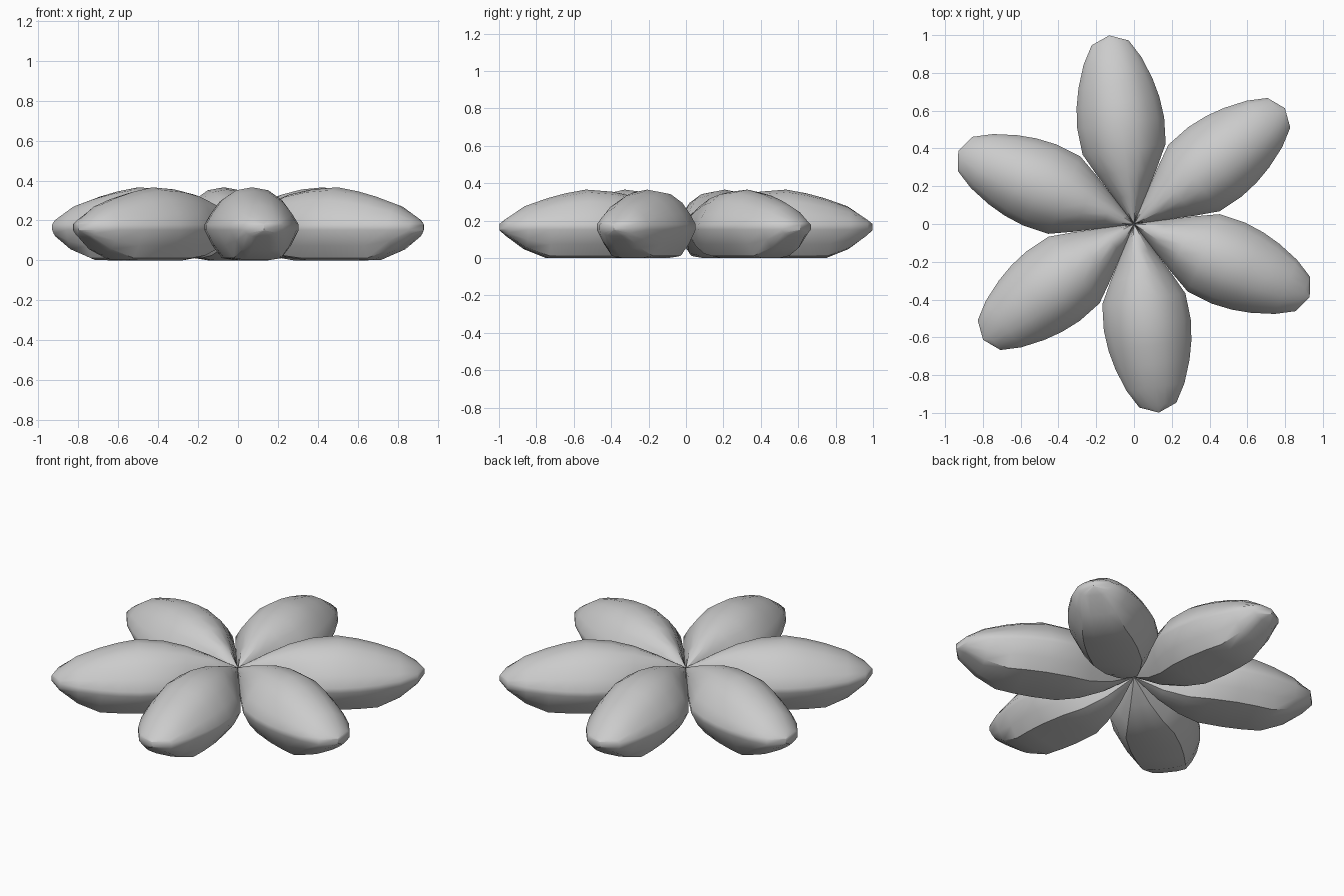
import bpy, bmesh, math
from mathutils import Matrix

if "Cube" in bpy.data.objects:
    bpy.data.objects.remove(bpy.data.objects["Cube"])

# Petal stations: distance from centre, half width, top z, bottom z
STATIONS = [
    (0.00, 0.000, 0.210, 0.150),
    (0.15, 0.087, 0.280, 0.060),
    (0.28, 0.160, 0.330, 0.015),
    (0.40, 0.222, 0.355, 0.000),
    (0.54, 0.232, 0.366, 0.000),
    (0.65, 0.221, 0.346, 0.000),
    (0.75, 0.198, 0.319, 0.001),
    (0.87, 0.155, 0.277, 0.048),
    (0.967, 0.099, 0.212, 0.118),
    (1.007, 0.000, 0.182, 0.150),
]
RIM_TOP, RIM_BOTTOM = 0.180, 0.152
# Half cross-sections (fraction of width, fraction of height), middle to rim
UPPER = [(0, 1), (0.35, 0.92), (0.65, 0.66), (0.85, 0.32), (1, 0)]
LOWER = [(1, 0), (0.82, 0.52), (0.60, 0.93), (0.30, 1), (0, 1)]


def petal_mesh():
    bm = bmesh.new()
    rings = []
    for t, w, top, bottom in STATIONS:
        half = [(w * a, RIM_TOP + (top - RIM_TOP) * b) for a, b in UPPER]
        half += [(w * a, RIM_BOTTOM + (bottom - RIM_BOTTOM) * b) for a, b in LOWER]
        loop = half + [(-y, z) for y, z in half[-2:0:-1]]
        rings.append([bm.verts.new((t, y, z)) for y, z in loop])
    n = len(rings[0])
    for a, b in zip(rings, rings[1:]):
        for i in range(n):
            j = (i + 1) % n
            bm.faces.new((a[i], a[j], b[j], b[i]))
    bmesh.ops.remove_doubles(bm, verts=bm.verts, dist=0.0005)
    bmesh.ops.recalc_face_normals(bm, faces=bm.faces)
    me = bpy.data.meshes.new("petal")
    bm.to_mesh(me)
    bm.free()
    return me


# Six petals around the centre
mesh = petal_mesh()
for k in range(6):
    petal = bpy.data.objects.new(f"petal_{k + 1}", mesh.copy())
    petal.data.transform(Matrix.Rotation(math.radians(97.5 + 60 * k), 4, 'Z'))
    bpy.context.collection.objects.link(petal)
    petal.select_set(True)
    bpy.context.view_layer.objects.active = petal
bpy.ops.object.shade_smooth_by_angle(angle=math.radians(40))
